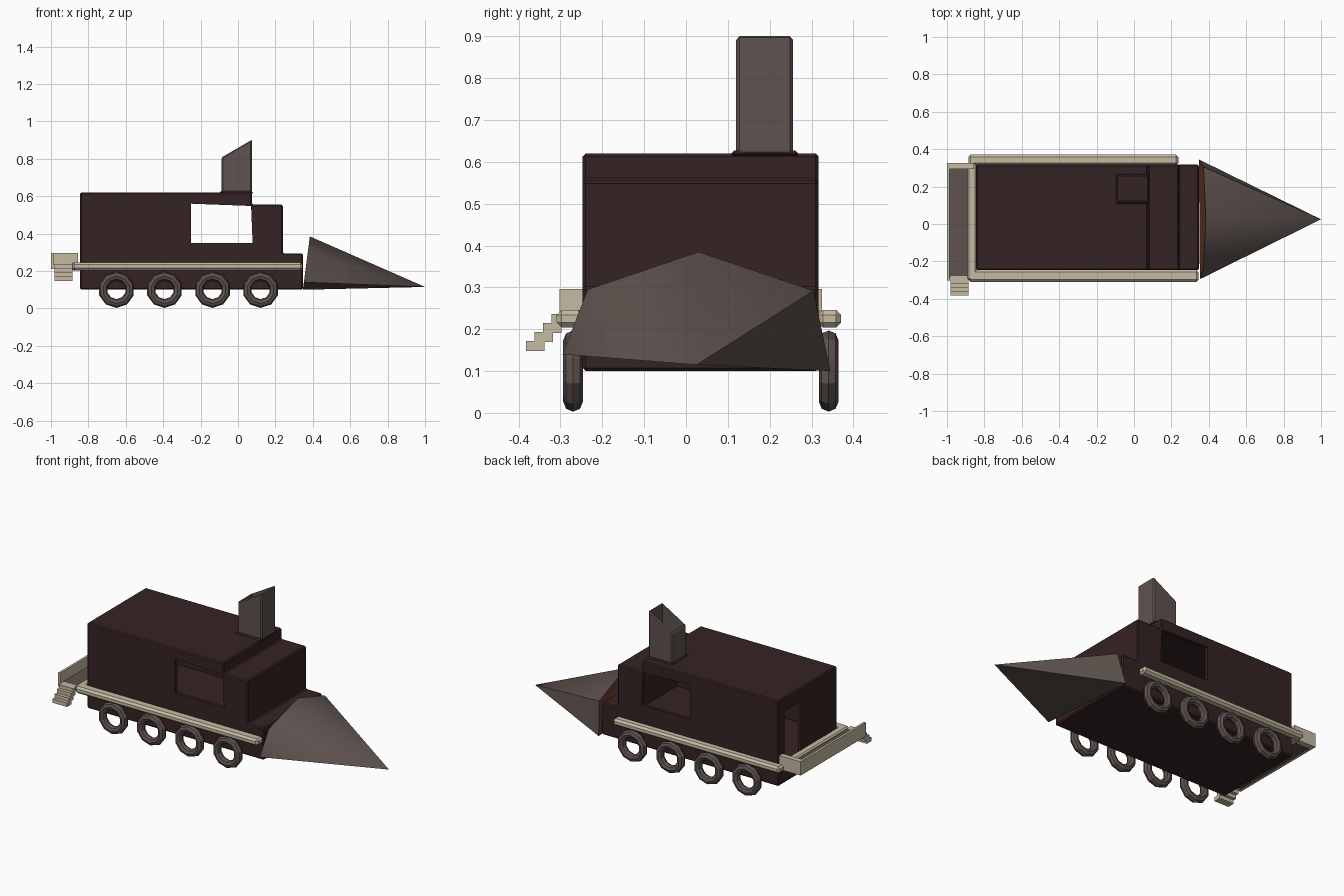
import bpy, bmesh, math
from mathutils import Vector

if "Cube" in bpy.data.objects:
    bpy.data.objects.remove(bpy.data.objects["Cube"], do_unlink=True)


def material(name, rgb):
    m = bpy.data.materials.new(name)
    m.use_nodes = True
    m.diffuse_color = (*rgb, 1)
    m.node_tree.nodes["Principled BSDF"].inputs["Base Color"].default_value = (*rgb, 1)
    return m


MAROON = material("dark_maroon", (0.036, 0.016, 0.017))
GREY = material("warm_grey", (0.112, 0.085, 0.077))
BEIGE = material("beige", (0.56, 0.49, 0.36))
RUST = material("rust", (0.15, 0.047, 0.028))


def finish(name, bm, *mats):
    bmesh.ops.recalc_face_normals(bm, faces=bm.faces)
    mesh = bpy.data.meshes.new(name)
    bm.to_mesh(mesh)
    bm.free()
    for m in mats:
        mesh.materials.append(m)
    ob = bpy.data.objects.new(name, mesh)
    bpy.context.collection.objects.link(ob)
    return ob


def prism(name, profile, y0, y1, mat):
    """Extrude an (x, z) outline along y."""
    bm = bmesh.new()
    face = bm.faces.new([bm.verts.new((x, y0, z)) for x, z in profile])
    new = bmesh.ops.extrude_face_region(bm, geom=[face])["geom"]
    bmesh.ops.translate(bm, verts=[v for v in new if isinstance(v, bmesh.types.BMVert)],
                        vec=(0, y1 - y0, 0))
    return finish(name, bm, mat)


def box(name, x, y, z, mat):
    return prism(name, [(x[0], z[0]), (x[1], z[0]), (x[1], z[1]), (x[0], z[1])], *y, mat)


def bevel(ob, width):
    mod = ob.modifiers.new("Bevel", "BEVEL")
    mod.width = width
    mod.segments = 1
    return ob


def activate(ob):
    bpy.ops.object.select_all(action="DESELECT")
    ob.select_set(True)
    bpy.context.view_layer.objects.active = ob


def cut(ob, cutter):
    mod = ob.modifiers.new("Cut", "BOOLEAN")
    mod.operation = "DIFFERENCE"
    mod.solver = "EXACT"
    mod.object = cutter
    activate(ob)
    for m in list(ob.modifiers):
        bpy.ops.object.modifier_apply(modifier=m.name)
    bpy.data.objects.remove(cutter, do_unlink=True)


# Hollow hull with stepped hood, side windows and rear door
hull = prism("hull", [(-0.845, 0.1), (0.347, 0.1), (0.347, 0.295), (0.24, 0.295),
                      (0.24, 0.555), (0.075, 0.555), (0.075, 0.62), (-0.845, 0.62)],
             -0.247, 0.317, MAROON)
bevel(hull, 0.007)
cut(hull, prism("cabin_cutter", [(-0.825, 0.22), (0.22, 0.22), (0.22, 0.535),
                                 (0.055, 0.535), (0.055, 0.6), (-0.825, 0.6)],
                -0.227, 0.297, MAROON))
cut(hull, prism("window_cutter", [(-0.25, 0.35), (0.078, 0.35), (0.07, 0.548),
                                  (-0.25, 0.56)], -0.5, 0.5, MAROON))
cut(hull, box("door_cutter", (-0.9, -0.8), (0.1, 0.26), (0.222, 0.54), MAROON))

# Slanted hollow chimney on a small flared collar
chimney = prism("chimney", [(-0.087, 0.61), (0.076, 0.61), (0.076, 0.905), (-0.087, 0.81)],
                0.12, 0.256, GREY)
bevel(chimney, 0.008)
cut(chimney, box("flue_cutter", (-0.081, 0.07), (0.126, 0.25), (0.5, 1.0), GREY))
collar = box("chimney_collar", (-0.097, 0.08), (0.108, 0.268), (0.612, 0.627), MAROON)
bevel(collar, 0.007)

# Drill nose: irregular cone with a tilted rust base
bm = bmesh.new()
tip = bm.verts.new((1.0, 0.025, 0.115))
base = [bm.verts.new((0.347 + 0.13 * (z - 0.1), y, z)) for y, z in
        [(-0.295, 0.14), (-0.235, 0.295), (0.03, 0.385), (0.305, 0.292), (0.345, 0.1)]]
bm.faces.new(base).material_index = 1
for a, b in zip(base, base[1:] + base[:1]):
    bm.faces.new((a, b, tip))
nose = finish("drill_nose", bm, GREY, RUST)
activate(nose)
bpy.ops.object.shade_smooth_by_angle(angle=math.radians(50))

# Side rails and rear beam
bevel(box("right_rail", (-0.885, 0.345), (-0.309, -0.245), (0.204, 0.246), BEIGE), 0.012)
bevel(box("left_rail", (-0.885, 0.237), (0.315, 0.371), (0.204, 0.246), BEIGE), 0.012)
bevel(box("rear_beam", (-0.89, -0.843), (-0.3, 0.325), (0.204, 0.246), BEIGE), 0.008)

# Rear porch, open at the steps
box("porch_floor", (-0.99, -0.885), (-0.3, 0.3), (0.214, 0.234), GREY)
box("porch_edge", (-0.99, -0.885), (-0.302, -0.29), (0.212, 0.236), BEIGE)
box("porch_rear_wall", (-1.0, -0.986), (-0.302, 0.325), (0.212, 0.296), BEIGE)
box("porch_side_wall", (-1.0, -0.855), (0.294, 0.325), (0.212, 0.296), BEIGE)

# Steps down from the porch
for i in range(4):
    y, z = -0.33 + 0.02 * (1 - i) + 0.008, 0.212 - 0.0215 * i
    box(f"porch_step_{i + 1}", (-0.982, -0.885), (y - 0.02, y + 0.024), (z, z + 0.024), BEIGE)


# Ring wheels: faceted tube swept round the axle
def wheel(name, x, y, major=0.0735, minor=0.0235, turns=10, sides=8):
    bm = bmesh.new()
    rings = []
    for i in range(turns):
        a = math.tau * i / turns + math.pi / 2
        out = Vector((math.cos(a), 0, math.sin(a)))
        ring = []
        for j in range(sides):
            b = math.tau * j / sides
            p = out * (major + minor * math.cos(b)) + Vector((0, minor * math.sin(b), 0))
            ring.append(bm.verts.new(p + Vector((x, y, 0.1))))
        rings.append(ring)
    for i in range(turns):
        r, s = rings[i], rings[(i + 1) % turns]
        for j in range(sides):
            k = (j + 1) % sides
            bm.faces.new((r[j], r[k], s[k], s[j]))
    return finish(name, bm, GREY)


for i in range(4):
    x = -0.65 + 0.257 * i
    wheel(f"right_wheel_{i + 1}", x, -0.27)
    wheel(f"left_wheel_{i + 1}", x, 0.341)
